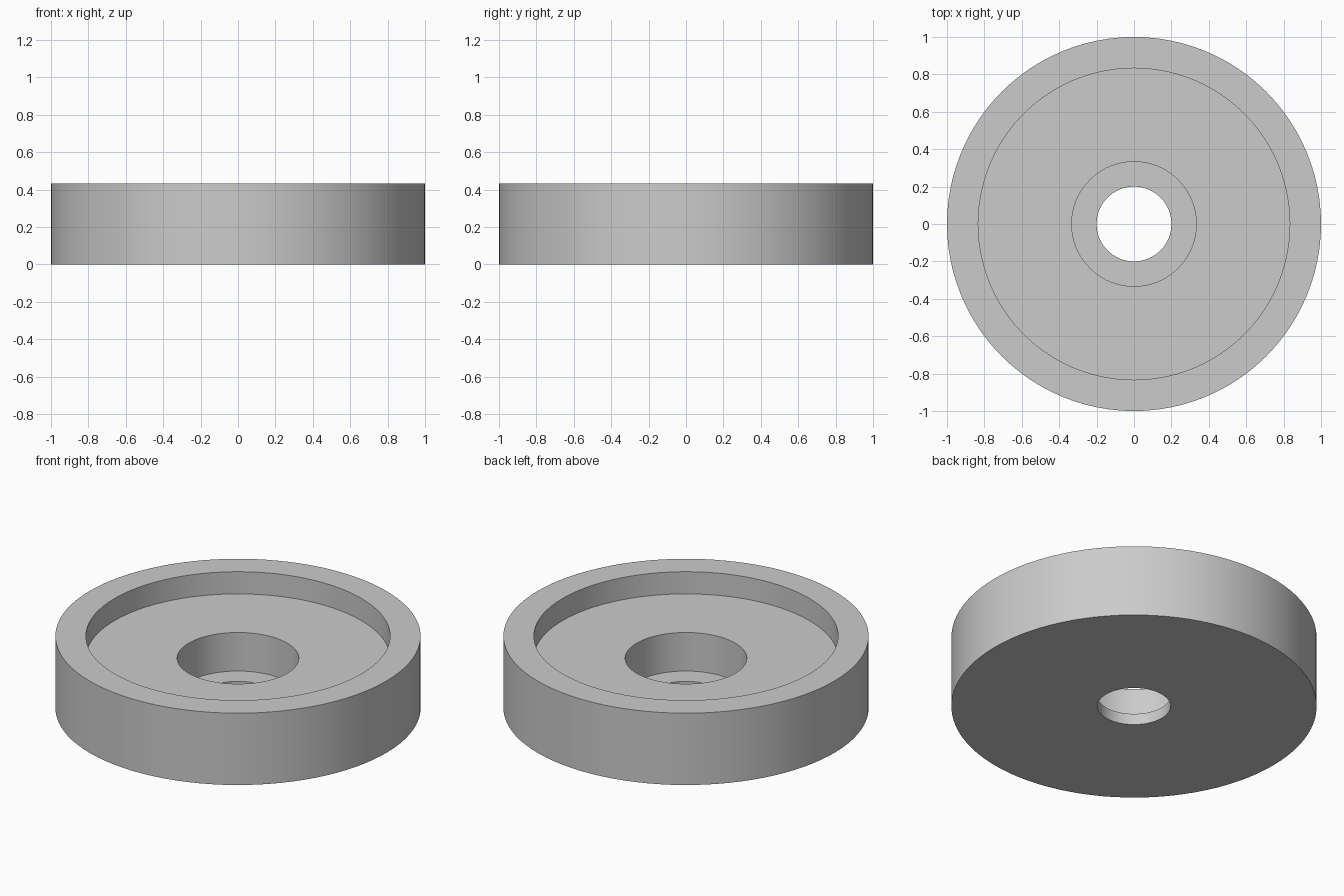
import bpy
import bmesh
import math

cube = bpy.data.objects.get("Cube")
if cube:
    bpy.data.objects.remove(cube, do_unlink=True)

# Dimensions
SIDES = 96
HEIGHT = 0.434
RECESS_FLOOR = 0.3
BORE_FLOOR = 0.067
OUTER, RECESS, BORE, HOLE = 1.0, 0.833, 0.333, 0.2

# Plain grey material
grey = bpy.data.materials.new("light grey")
grey.use_nodes = True
colour = (0.6, 0.6, 0.6, 1)
grey.diffuse_color = colour
grey.node_tree.nodes["Principled BSDF"].inputs["Base Color"].default_value = colour

# Closed cross-section: base, outer wall, rim, recess, counterbore, through hole
profile = [
    (HOLE, 0), (OUTER, 0), (OUTER, HEIGHT), (RECESS, HEIGHT),
    (RECESS, RECESS_FLOOR), (BORE, RECESS_FLOOR),
    (BORE, BORE_FLOOR), (HOLE, BORE_FLOOR),
]

# Revolve the cross-section around z
bm = bmesh.new()
verts = [bm.verts.new((r, 0, z)) for r, z in profile]
edges = [bm.edges.new((a, b)) for a, b in zip(verts, verts[1:] + verts[:1])]
bmesh.ops.spin(bm, geom=verts + edges, cent=(0, 0, 0), axis=(0, 0, 1),
               angle=math.tau, steps=SIDES, use_merge=False)
bmesh.ops.remove_doubles(bm, verts=bm.verts, dist=0.0001)
bmesh.ops.recalc_face_normals(bm, faces=bm.faces)

mesh = bpy.data.meshes.new("recessed_disc")
bm.to_mesh(mesh)
bm.free()
mesh.materials.append(grey)

disc = bpy.data.objects.new("recessed_disc", mesh)
bpy.context.collection.objects.link(disc)

# Smooth round walls, crisp rims
bpy.ops.object.select_all(action="DESELECT")
disc.select_set(True)
bpy.context.view_layer.objects.active = disc
bpy.ops.object.shade_smooth_by_angle(angle=math.radians(30))
